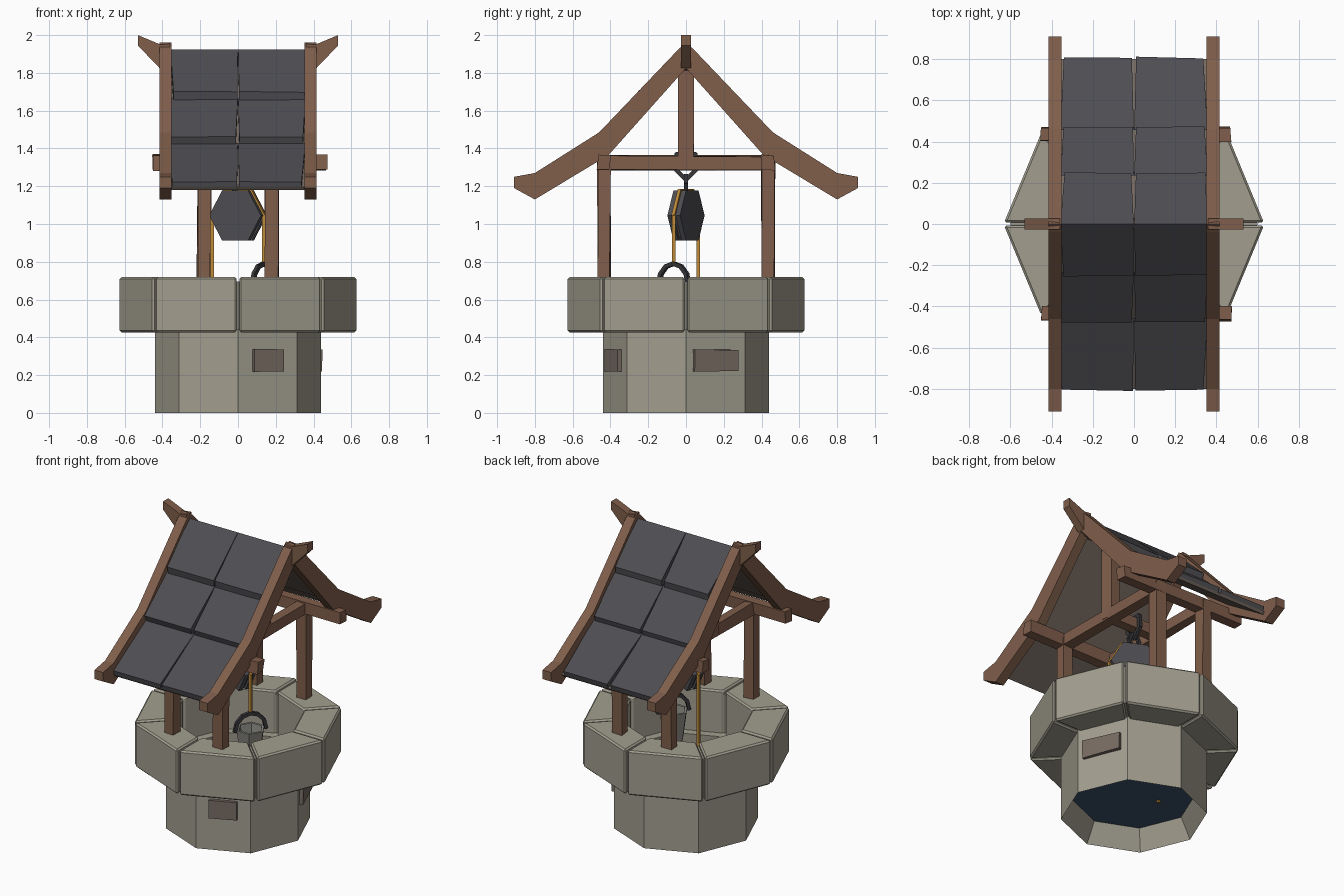
import bpy, bmesh, math, random
from mathutils import Vector, Matrix

if "Cube" in bpy.data.objects:
    bpy.data.objects.remove(bpy.data.objects["Cube"])

random.seed(4)


def mat(name, hexcol):
    m = bpy.data.materials.new(name)
    c = [int(hexcol[i:i + 2], 16) / 255 for i in (0, 2, 4)]
    m.diffuse_color = [((v + 0.055) / 1.055) ** 2.4 for v in c] + [1]
    m.use_nodes = True
    m.node_tree.nodes["Principled BSDF"].inputs["Base Color"].default_value = m.diffuse_color
    return m


STONE = mat("pale_stone", "A29E8F")
BRICK = mat("brown_stone", "776B62")
WOOD = mat("brown_wood", "805E4B")
SLATE = mat("dark_slate", "4E4D52")
IRON = mat("black_iron", "37373B")
ROPE = mat("golden_rope", "BE8A3A")
WATER = mat("blue_water", "3A5069")
BUCKET = mat("grey_metal", "8A8983")


def finish(name, bm, material, bevel=0):
    bmesh.ops.recalc_face_normals(bm, faces=bm.faces)
    me = bpy.data.meshes.new(name)
    bm.to_mesh(me)
    bm.free()
    me.materials.append(material)
    ob = bpy.data.objects.new(name, me)
    bpy.context.collection.objects.link(ob)
    if bevel:
        b = ob.modifiers.new("bevel", 'BEVEL')
        b.width, b.segments = bevel, 1
    return ob


def prism(name, pts, lo, hi, axis, material, wonk=0.0, bevel=0):
    """Extrude a 2D outline along an axis, with optional hand-made wobble."""
    bm = bmesh.new()

    def place(p, t):
        v = {'x': (t, p[0], p[1]), 'y': (p[0], t, p[1]), 'z': (p[0], p[1], t)}[axis]
        return bm.verts.new([c + random.uniform(-wonk, wonk) for c in v])
    a = [place(p, lo) for p in pts]
    b = [place(p, hi) for p in pts]
    bm.faces.new(a)
    bm.faces.new(b[::-1])
    for i in range(len(pts)):
        j = (i + 1) % len(pts)
        bm.faces.new((a[i], b[i], b[j], a[j]))
    return finish(name, bm, material, bevel)


def box(name, x0, x1, y0, y1, z0, z1, material, wonk=0.0):
    return prism(name, [(x0, y0), (x1, y0), (x1, y1), (x0, y1)], z0, z1, 'z', material, wonk)


def rod(name, path, w, material):
    """Square rod following a path."""
    bm = bmesh.new()
    for p, q in zip(path, path[1:]):
        p, q = Vector(p), Vector(q)
        d = q - p
        m = (Matrix.Translation((p + q) / 2) @ d.to_track_quat('Z', 'Y').to_matrix().to_4x4()
             @ Matrix.Diagonal((w, w, d.length + w * 0.4, 1)))
        bmesh.ops.create_cube(bm, size=1, matrix=m)
    return finish(name, bm, material)


def lathe(name, profile, sides, material, centre=(0, 0)):
    """Closed profile of (radius, z) turned in flat sides."""
    bm = bmesh.new()
    rings = []
    for k in range(sides):
        a = 2 * math.pi * k / sides
        rings.append([bm.verts.new((centre[0] + r * math.cos(a), centre[1] + r * math.sin(a), z))
                      for r, z in profile])
    n = len(profile)
    for k in range(sides):
        a, b = rings[k], rings[(k + 1) % sides]
        for i in range(n):
            j = (i + 1) % n
            bm.faces.new((a[i], b[i], b[j], a[j]))
    return finish(name, bm, material)


def ngon(r, n):
    return [(r * math.cos(2 * math.pi * k / n), r * math.sin(2 * math.pi * k / n)) for k in range(n)]


# Well shaft and water
lathe("well_shaft", [(0.44, 0), (0.44, 0.44), (0.345, 0.44), (0.37, 0.13)], 8, STONE)
prism("water", ngon(0.368, 8), 0.128, 0.14, 'z', WATER)

# Rim of eight stone blocks, plus a backing so the joints are not open
for k in range(8):
    a0, a1 = k * math.pi / 4, (k + 1) * math.pi / 4
    g = 0.007
    pts = []
    for r, a, s in ((0.40, a0, g), (0.63, a0, g), (0.63, a1, -g), (0.40, a1, -g)):
        pts.append((r * math.cos(a) - s * math.sin(a), r * math.sin(a) + s * math.cos(a)))
    prism("rim_block", pts, 0.425, 0.72, 'z', STONE, 0, 0.01)
lathe("rim_backing", [(0.60, 0.44), (0.60, 0.695), (0.41, 0.695), (0.41, 0.44)], 8, STONE)

# Odd bricks standing out of the shaft
for deg, half, off in ((-67.5, 0.085, 0.0), (22.5, 0.125, 0.0)):
    b = box("shaft_brick", 0.36, 0.43, -half + off, half + off, 0.22, 0.335, BRICK, 0.003)
    b.rotation_euler.z = math.radians(deg)

# Posts, beams and king posts
for sx in (-1, 1):
    for sy in (-1, 1):
        x, y = 0.18 * sx, 0.435 * sy
        box("post", x - 0.035, x + 0.035, y - 0.034, y + 0.034, 0.70, 1.35, WOOD, 0.005)
    x = 0.18 * sx
    box("side_beam", x - 0.033, x + 0.033, -0.46, 0.46, 1.285, 1.36, WOOD, 0.005)
    box("king_post", x - 0.035, x + 0.035, -0.04, 0.04, 1.30, 1.88, WOOD, 0.005)
    y = 0.435 * sx
    box("cross_beam", -0.45, 0.47, y - 0.033, y + 0.033, 1.285, 1.365, WOOD, 0.005)
box("pulley_beam", -0.18, 0.18, -0.033, 0.033, 1.29, 1.36, WOOD)

# Ridge beam and its upturned ends
box("ridge_beam", -0.38, 0.38, -0.03, 0.03, 1.81, 1.88, WOOD)
for s in (-1, 1):
    horn = [(0.36, 1.955), (0.41, 1.95), (0.53, 2.0), (0.53, 1.945), (0.41, 1.82), (0.36, 1.81)]
    prism("ridge_end", [(s * x, z) for x, z in horn], -0.027, 0.027, 'y', WOOD)

# Bent rafters
half_rafter = [(0, 1.96), (0.04, 1.925), (0.46, 1.485), (0.80, 1.27), (0.91, 1.25),
               (0.91, 1.19), (0.80, 1.13), (0.41, 1.365), (0, 1.825)]
for sx in (-1, 1):
    for sy in (-1, 1):
        lo, hi = sorted((0.352 * sx, 0.415 * sx))
        prism("rafter", [(sy * y, z) for y, z in half_rafter], lo, hi, 'x', WOOD, 0)

# Roof lining and overlapping slate tiles
lining = [(0, 1.87), (0.24, 1.635), (0.46, 1.415), (0.80, 1.195)]
rows = [((0, 1.925), (0.25, 1.70)), ((0.235, 1.665), (0.475, 1.46)), ((0.455, 1.43), (0.81, 1.225))]
for s in (-1, 1):
    prism("roof_lining", [(s * y, z) for y, z in lining + [(y - 0.012, z - 0.014) for y, z in lining[::-1]]],
          -0.355, 0.355, 'x', BRICK)
    for i, (top, low) in enumerate(rows):
        a, b = lining[i], lining[i + 1]
        for side in (-1, 1):
            bm = bmesh.new()
            inner_up, inner_low = 0.001, random.uniform(0.003, 0.014)
            ends = []
            for x_up, x_low in ((inner_up, inner_low), (0.357, random.uniform(0.335, 0.352))):
                dz = random.uniform(-0.008, 0.006)
                ends.append([bm.verts.new((side * x, s * y, z)) for x, y, z in
                             ((x_up, top[0], top[1]), (x_low, low[0] + dz, low[1] + dz * 0.5),
                              (x_low, b[0], b[1]), (x_up, a[0], a[1]))])
            p, q = ends
            bm.faces.new(p)
            bm.faces.new(q[::-1])
            for m in range(4):
                n = (m + 1) % 4
                bm.faces.new((p[m], q[m], q[n], p[n]))
            finish("roof_tile", bm, SLATE)

# Pulley wheel: two hexagonal cheeks with the rope between them
turn = math.radians(-25.5)
WZ, R = 1.045, 0.152
for lo, hi, r, m in ((-0.037, -0.01, R, SLATE), (0.01, 0.037, R, SLATE), (-0.012, 0.012, R - 0.02, SLATE)):
    w = prism("pulley_wheel", ngon(r, 6), lo, hi, 'y', m)
    w.location.z = WZ
    w.rotation_euler.z = turn


def on_wheel(deg, r=R):
    a = math.radians(deg)
    u = r * math.cos(a)
    return (u * math.cos(turn), u * math.sin(turn), WZ + r * math.sin(a))


arc = [on_wheel(d) for d in (0, 60, 120, 180)]
bx, by = arc[0][:2]
rod("rope", [(bx, by, 0.79)] + arc + [(arc[3][0], arc[3][1], 0.12)], 0.018, ROPE)

# Iron hanger: collar under the beam, link and axle fork
rod("hanger_collar", [(0, -0.05, 1.37), (0, -0.055, 1.29), (0, 0, 1.235), (0, 0.055, 1.29),
                      (0, 0.05, 1.37), (0, -0.05, 1.37)], 0.022, IRON)
rod("hanger_link", [(x * 0.04, 0, 1.215 + z * 0.045) for x, z in ngon(1, 6) + [(1, 0)]], 0.02, IRON)

# Bucket with hooped handle
lathe("bucket", [(0.065, 0.50), (0.092, 0.69), (0.075, 0.69), (0.05, 0.53)], 6, BUCKET, (bx, by))
floor = prism("bucket_floor", ngon(0.064, 6), 0.50, 0.54, 'z', BUCKET)
floor.location = (bx, by, 0)
hoop = []
for d in range(0, 181, 30):
    a = math.radians(d)
    u = 0.098 * math.cos(a)
    hoop.append((bx + u * 0.6, by + u * 0.8, 0.68 + 0.11 * math.sin(a)))
rod("bucket_handle", hoop, 0.022, IRON)
